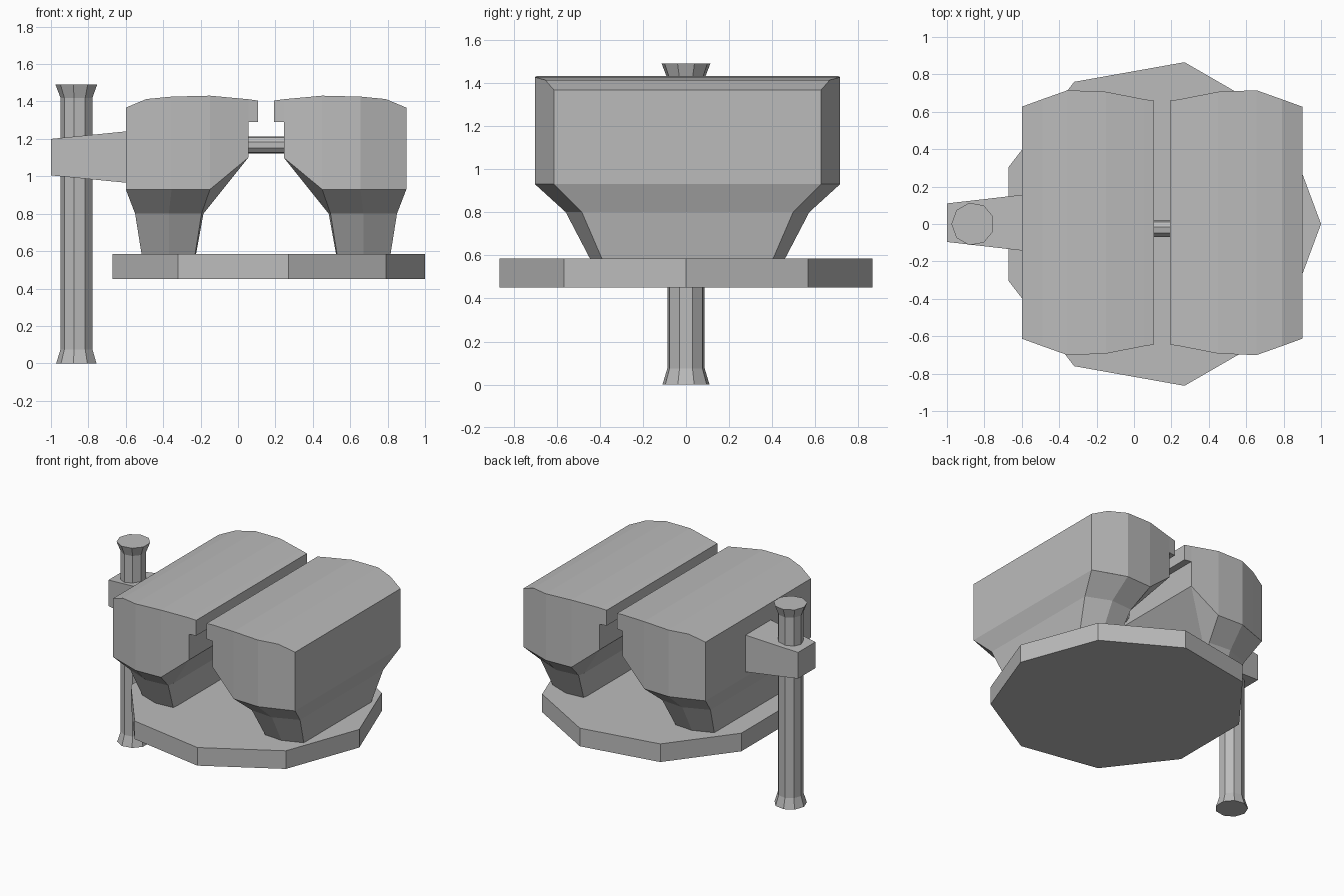
import bpy, bmesh
from math import sin, cos, tau

cube = bpy.data.objects.get("Cube")
if cube:
    bpy.data.objects.remove(cube)

steel = bpy.data.materials.new("grey steel")
steel.use_nodes = True
GREY = (0.5, 0.5, 0.5, 1)
steel.diffuse_color = GREY
steel.node_tree.nodes["Principled BSDF"].inputs["Base Color"].default_value = GREY


def loft(name, *strands):
    """Skin each strand (a list of equal-sized rings) and cap both ends."""
    bm = bmesh.new()
    for rings in strands:
        loops = [[bm.verts.new(p) for p in ring] for ring in rings]
        for a, b in zip(loops, loops[1:]):
            for i in range(len(a)):
                j = (i + 1) % len(a)
                bm.faces.new((a[i], a[j], b[j], b[i]))
        bm.faces.new(loops[0][::-1])
        bm.faces.new(loops[-1])
    bmesh.ops.recalc_face_normals(bm, faces=bm.faces)
    mesh = bpy.data.meshes.new(name)
    bm.to_mesh(mesh)
    bm.free()
    mesh.materials.append(steel)
    obj = bpy.data.objects.new(name, mesh)
    bpy.context.collection.objects.link(obj)
    return obj


def column(x, z0, z1, y, yc=0.007):
    """Rectangular section across the vise at one x."""
    return [(x, yc - y, z0), (x, yc + y, z0), (x, yc + y, z1), (x, yc - y, z1)]


def outline(points, yc=0.0):
    """Closed ring from its +y half, mirrored to -y."""
    return ([(x, yc + y, z) for x, y, z in points]
            + [(x, yc - y, z) for x, y, z in reversed(points)])


# Nine-sided base plate
half = [(0.79, 0.565), (0.27, 0.865), (-0.32, 0.76), (-0.67, 0.305)]
loft("base_plate", [[(1.0, 0, z)] + outline([(x, y, z) for x, y in half])
                    for z in (0.45, 0.585)])

# Jaws: domed block, overhanging lip and tapered foot, mirrored about the gap
MID = 0.15
block = [(-0.60, 0.93, 1.367, 0.62), (-0.49, 0.93, 1.413, 0.66),
         (-0.355, 0.93, 1.426, 0.708), (-0.15, 0.93, 1.431, 0.70),
         (0.055, 1.10, 1.412, 0.66)]
lip = [(0.055, 1.29, 1.412, 0.66), (0.107, 1.29, 1.405, 0.652)]
foot = [
    [(-0.60, 0.62, 0.93), (-0.355, 0.708, 0.93), (-0.15, 0.70, 0.93), (0.055, 0.66, 1.10)],
    [(-0.55, 0.49, 0.80), (-0.37, 0.565, 0.80), (-0.195, 0.55, 0.80), (-0.185, 0.50, 0.80)],
    [(-0.515, 0.395, 0.58), (-0.37, 0.45, 0.58), (-0.23, 0.44, 0.58), (-0.225, 0.40, 0.58)],
]
for name, mirror in (("handle_side_jaw", False), ("far_side_jaw", True)):
    def side(x):
        return 2 * MID - x if mirror else x
    loft(name,
         [column(side(x), *rest) for x, *rest in block],
         [column(side(x), *rest) for x, *rest in lip],
         [outline([(side(x), y, z) for x, y, z in ring], 0.007) for ring in foot])

# Screw between the jaws
loft("screw", [[(x, -0.025 + 0.046 * cos(tau * i / 9), 1.168 + 0.046 * sin(tau * i / 9))
                for i in range(9)] for x in (0.03, 0.27)])

# Tapered arm holding the handle
loft("handle_arm", [column(-1.0, 1.005, 1.2, 0.103), column(-0.59, 0.965, 1.241, 0.15)])

# Upright handle bar with flared ends
loft("handle_bar", [[(-0.861 - r * cos(tau * i / 9), r * sin(tau * i / 9), z)
                     for i in range(9)]
                    for z, r in ((0, 0.111), (0.075, 0.088), (1.42, 0.088), (1.49, 0.115))])
